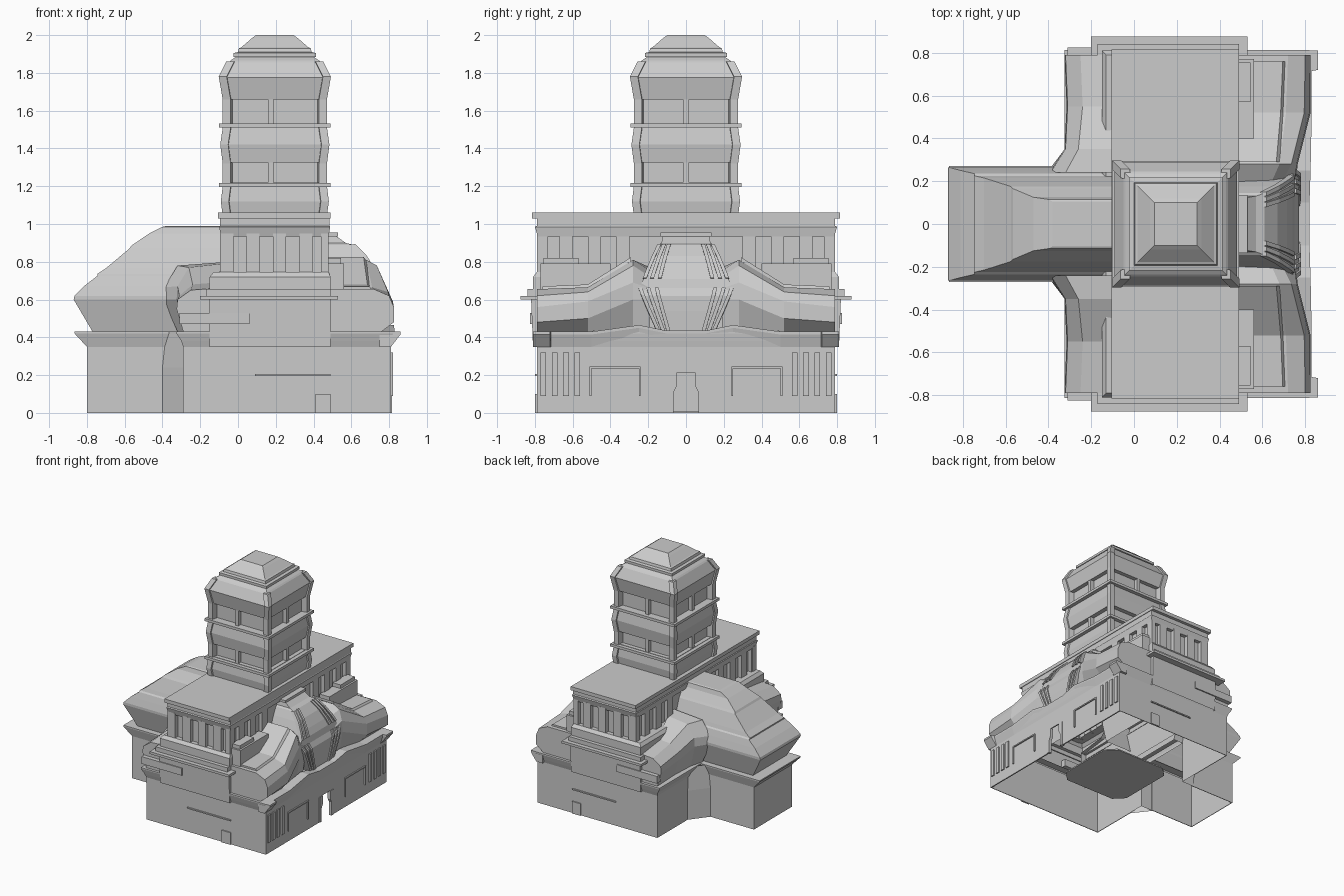
import bpy, bmesh

CX = 0.195  # tower and cross-hall centre line


def loft(name, sections, bottom=True, top=True, closed=True):
    """Skin a list of equal-length sections."""
    bm = bmesh.new()
    rows = [[bm.verts.new(p) for p in s] for s in sections]
    n = len(rows[0])
    for a, b in zip(rows, rows[1:]):
        for i in range(n if closed else n - 1):
            j = (i + 1) % n
            bm.faces.new((a[i], a[j], b[j], b[i]))
    if bottom:
        bm.faces.new(rows[0][::-1])
    if top:
        bm.faces.new(rows[-1])
    bmesh.ops.recalc_face_normals(bm, faces=bm.faces[:])
    me = bpy.data.meshes.new(name)
    bm.to_mesh(me)
    bm.free()
    ob = bpy.data.objects.new(name, me)
    bpy.context.collection.objects.link(ob)
    return ob


def stack(name, rings, **kw):
    """Rectangular rings (x0, x1, y0, y1, z) from bottom to top."""
    return loft(name, [[(a, c, z), (b, c, z), (b, d, z), (a, d, z)]
                       for a, b, c, d, z in rings], **kw)


def box(name, x0, x1, y0, y1, z0, z1):
    return stack(name, [(x0, x1, y0, y1, z0), (x0, x1, y0, y1, z1)])


def ybox(name, x0, x1, y0, y1, z0, z1):
    """Box mirrored across y = 0."""
    box(name, x0, x1, y0, y1, z0, z1)
    box(name, x0, x1, -y1, -y0, z0, z1)


def square(name, prof, **kw):
    return stack(name, [(CX - h, CX + h, -h, h, z) for z, h in prof], **kw)


# --- base walls, open underneath ---
ybox("base_end_wall", -.29, .81, .785, .79, 0, .40)
ybox("base_rear_wall", -.29, -.285, .39, .79, 0, .40)
ybox("wing_side_wall", -.80, -.39, .245, .25, 0, .40)
box("wing_end_wall", -.80, -.795, -.25, .25, 0, .40)
for s in (-1, 1):
    plan = [(-.40, s * .25), (-.285, s * .25), (-.285, s * .40)]
    loft("corner_buttress", [[(x, y, z) for x, y in plan] for z in (0, .24)]
         + [[(-.38, s * .25, .43), (-.285, s * .25, .43), (-.285, s * .38, .43)]],
         bottom=False, top=False)

# --- entrance facade with door opening ---
ybox("facade_wall", .80, .81, .07, .79, 0, .40)
box("facade_over_door", .80, .81, -.09, .09, .21, .40)
for s in (-1, 1):
    loft("door_jamb", [[(x, s * .09, 0), (x, s * .065, 0), (x, s * .065, .11),
                        (x, s * .05, .14), (x, s * .05, .21), (x, s * .09, .21)] for x in (.79, .815)])
ybox("panel_top", .80, .82, .24, .51, .235, .245)
ybox("panel_side", .80, .82, .24, .25, .09, .235)
ybox("panel_side", .80, .82, .50, .51, .09, .235)
for y in (.56, .62, .68, .74):
    ybox("facade_pilaster", .80, .82, y, y + .03, .09, .32)

# octagonal floor plate under the tower
r, c = .31, .23
loft("floor_plate", [[(CX + a, b, z) for a, b in ((r, -c), (r, c), (c, r), (-c, r),
                      (-r, c), (-r, -c), (-c, -r), (c, -r))] for z in (0, .01)])

# --- flared cornices; the entrance one waves in height ---
stack("main_cornice", [(-.29, .81, -.79, .79, .35), (-.30, .815, -.80, .80, .38),
                       (-.325, .82, -.812, .812, .42), (-.325, .82, -.812, .812, .43),
                       (-.24, .76, -.75, .75, .43)], bottom=False, top=False)
stack("wing_cornice", [(-.80, -.2, -.25, .25, .35), (-.865, -.2, -.27, .27, .42),
                       (-.865, -.2, -.27, .27, .43), (-.75, -.2, -.20, .20, .43)], bottom=False, top=False)
wave = [(.81, .86, 0), (.72, .86, 0), (.715, .83, 0), (.50, .83, .0), (.25, .825, .035),
        (.10, .82, .005)]
wave += [(-y, x, d) for y, x, d in wave[::-1]]
loft("wave_cornice", [[(.75, y, .35 + d), (.81, y, .35 + d), (x, y, .415 + d),
                       (x, y, .43 + d), (.75, y, .43 + d)] for y, x, d in wave])

# --- rear wing with hipped, stepped roof ---
wing = [(-.77, .22, .43), (-.87, .265, .60), (-.865, .265, .62), (-.81, .25, .675),
        (-.745, .235, .725), (-.745, .225, .735), (-.70, .215, .765), (-.575, .175, .87),
        (-.565, .165, .885), (-.47, .125, .95), (-.40, .115, .985), (-.38, .105, .99)]
stack("wing_roof", [(x, .1, -h, h, z) for x, h, z in wing], bottom=False)

# --- entrance bay with curved ribs ---
bay = [(.765, .15, .43), (.77, .20, .54), (.77, .235, .62), (.75, .25, .66), (.74, .225, .71),
       (.715, .205, .76), (.67, .175, .83), (.61, .145, .89), (.57, .13, .90), (.50, .12, .95)]
stack("entrance_bay", [(.4, x, -h, h, z) for x, h, z in bay], bottom=False)
for f in (-.97, -.8, -.62, .62, .8, .97):
    for part in (bay[:4], bay[4:8]):
        loft("bay_rib", [[(x - .02, f * h - .01, z), (x + .01, f * h - .01, z + .004),
                          (x + .01, f * h + .01, z + .004), (x - .02, f * h + .01, z)]
                         for x, h, z in part])
box("bay_crown", .3, .53, -.135, .135, .935, .955)

# --- corner pods between the arms, ramping up toward the middle ---
front = [(.79, [(.76, .43), (.825, .48), (.825, .56), (.80, .62), (.72, .655), (.48, .655)]),
         (.52, [(.76, .43), (.825, .50), (.82, .59), (.795, .64), (.71, .665), (.48, .665)]),
         (.28, [(.74, .45), (.765, .60), (.76, .69), (.735, .78), (.68, .81), (.48, .81)]),
         (.19, [(.73, .43), (.755, .60), (.75, .66), (.69, .72), (.64, .75), (.48, .77)])]
rear = [(.79, [(-.29, .43), (-.325, .55), (-.32, .60), (-.25, .65), (-.12, .66)]),
        (.55, [(-.28, .43), (-.315, .56), (-.31, .62), (-.24, .68), (-.12, .69)]),
        (.35, [(-.29, .43), (-.325, .60), (-.32, .67), (-.26, .77), (-.08, .79)]),
        (.24, [(-.32, .43), (-.395, .60), (-.39, .665), (-.32, .78), (-.05, .80)])]
for s in (-1, 1):
    for name, pod in (("front_pod", front), ("rear_pod", rear)):
        loft(name, [[(x, s * y, z) for x, z in p] for y, p in pod], closed=False, bottom=False, top=False)
        # outer end face reaches down to the cornice
        y, p = pod[0]
        pts = [(x, s * y, z) for x, z in p] + [(p[-1][0], s * y, p[0][1])]
        loft(name + "_end", [pts], top=False)
    # raised roof slab following each entrance-side pod
    loft("pod_roof_slab", [[(.48, s * y, z), (x, s * y, z), (x - .015, s * y, z + .02), (.48, s * y, z + .02)]
                           for y, x, z in ((.76, .71, .65), (.52, .70, .66), (.29, .68, .805))])
ybox("pod_step", .47, .56, .40, .77, .65, .79)
ybox("pod_step_cap", .47, .545, .57, .755, .79, .82)

# --- cross hall: plinth, ledges, recessed gallery, roof in one open shell ---
hall = [(-.15, .49, .81, .35), (-.15, .49, .82, .60), (-.20, .53, .875, .60), (-.20, .53, .875, .62),
        (-.17, .49, .84, .62), (-.17, .49, .84, .655), (-.15, .49, .81, .655), (-.15, .49, .81, .72),
        (-.13, .48, .79, .745), (-.06, .45, .755, .745), (-.06, .45, .755, .935), (-.09, .48, .785, .935),
        (-.10, .488, .80, .985), (-.095, .485, .79, .99), (-.095, .485, .79, 1.03),
        (-.105, .49, .815, 1.03), (-.105, .49, .815, 1.06)]
stack("cross_hall", [(a, b, -h, h, z) for a, b, h, z in hall], bottom=False)
ybox("low_ledge", -.31, .06, .77, .825, .47, .53)
ybox("entry_strip", .09, .49, .785, .80, .195, .205)
ybox("low_door", .41, .49, .785, .80, 0, .10)
for i in range(5):
    x = -.09 + i * .14
    ybox("end_column", x - .005, x + .065 - (.06 if i == 4 else 0), .74, .79, .74, .95)
for y in (.30, .45, .60, .73):
    for x in (-.09, .44):
        ybox("side_column", x, x + .04, y, y + .07 - (.01 if y > .7 else 0), .74, .95)

# --- tower: bulging floors with recessed window bands ---
prof = [(1.06, .266), (1.12, .274), (1.20, .264), (1.22, .264), (1.22, .23), (1.325, .23), (1.325, .267),
        (1.42, .28), (1.51, .264), (1.53, .264), (1.53, .23), (1.66, .23), (1.66, .264), (1.775, .287),
        (1.855, .245), (1.865, .235), (1.885, .205), (1.885, .218), (1.905, .218),
        (1.91, .195), (1.93, .19), (1.935, .178), (1.985, .12), (2.0, .10)]
square("tower", prof, bottom=False)
for z in (1.195, 1.51):
    square("tower_ledge", [(z, .295), (z + .022, .295)])
post = [(1.06, .266), (1.12, .274), (1.20, .264), (1.32, .264), (1.42, .277), (1.51, .264),
        (1.66, .264), (1.78, .285), (1.86, .245)]
for sx in (-1, 1):
    for sy in (-1, 1):
        loft("tower_corner_post", [[(CX + sx * (r + a), sy * (r + b), z) for a, b in
                                    ((-.04, -.04), (.012, -.03), (.012, .012), (-.03, .012))]
                                   for z, r in post])
for z0, z1 in ((1.22, 1.33), (1.53, 1.665)):
    box("window_mullion_y", CX - .035, CX - .008, -.262, .262, z0, z1)
    box("window_mullion_x", CX - .262, CX + .262, -.015, .015, z0, z1)
